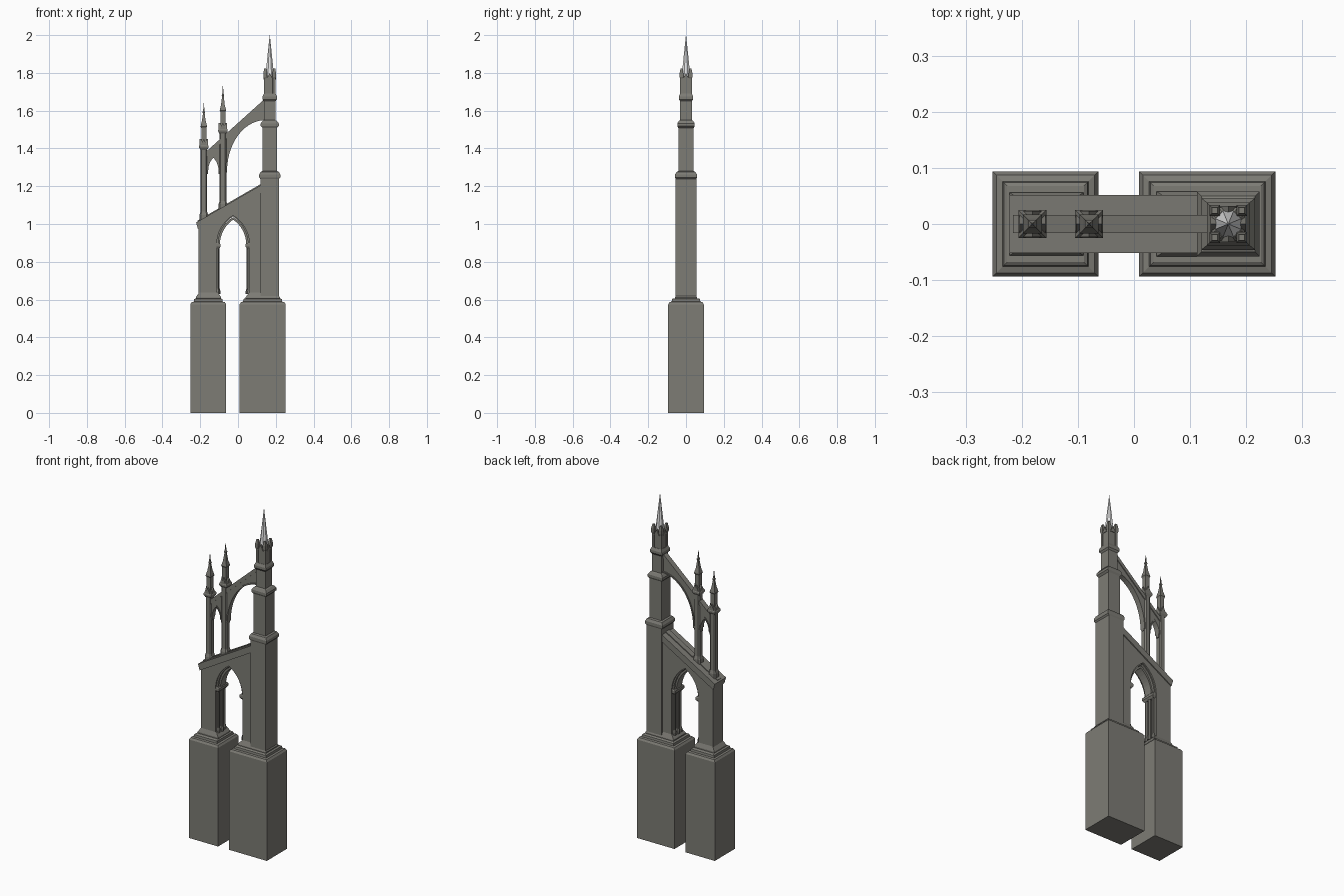
import bpy, bmesh, math
from mathutils import Vector

if "Cube" in bpy.data.objects:
    bpy.data.objects.remove(bpy.data.objects["Cube"])


def material(name, col):
    m = bpy.data.materials.new(name)
    m.diffuse_color = (*col, 1)
    m.use_nodes = True
    m.node_tree.nodes["Principled BSDF"].inputs["Base Color"].default_value = m.diffuse_color
    return m


STONE = material("grey stone", (0.205, 0.2, 0.178))
WHITE = material("white spire", (0.95, 0.95, 0.95))


def finish(name, bm, mat=STONE):
    bmesh.ops.recalc_face_normals(bm, faces=bm.faces)
    me = bpy.data.meshes.new(name)
    bm.to_mesh(me)
    bm.free()
    me.materials.append(mat)
    ob = bpy.data.objects.new(name, me)
    bpy.context.collection.objects.link(ob)
    return ob


def loft(name, cx, rows, cy=0, chamfer=0.0, mat=STONE):
    """Stack of rectangles (half x, half y, z), corners cut by a chamfer fraction."""
    bm = bmesh.new()
    rings = []
    for hx, hy, z in rows:
        if chamfer:
            k = 1 - chamfer
            pts = [(1, -k), (1, k), (k, 1), (-k, 1), (-1, k), (-1, -k), (-k, -1), (k, -1)]
        else:
            pts = [(1, -1), (1, 1), (-1, 1), (-1, -1)]
        rings.append([bm.verts.new((cx + hx * a, cy + hy * b, z)) for a, b in pts])
    n = len(rings[0])
    for lo, hi in zip(rings, rings[1:]):
        for i in range(n):
            j = (i + 1) % n
            bm.faces.new((lo[i], lo[j], hi[j], hi[i]))
    bm.faces.new(rings[0])
    bm.faces.new(rings[-1])
    return finish(name, bm, mat)


def slab(name, pts, half, cx=0, along_x=False):
    """Extrude an outline (u, z) through +-half."""
    bm = bmesh.new()
    if along_x:
        a = [bm.verts.new((cx - half, u, z)) for u, z in pts]
        d = Vector((2 * half, 0, 0))
    else:
        a = [bm.verts.new((cx + u, -half, z)) for u, z in pts]
        d = Vector((0, 2 * half, 0))
    f = bm.faces.new(a)
    r = bmesh.ops.extrude_face_region(bm, geom=[f])
    bmesh.ops.translate(bm, vec=d, verts=[g for g in r["geom"] if isinstance(g, bmesh.types.BMVert)])
    return finish(name, bm)


def pointed(cx, a, z0, h, n=8):
    """Pointed arch curve, left springing to right springing."""
    R = (a * a + h * h) / (2 * a)
    end = math.asin(h / R)
    left = [(cx - a + R - R * math.cos(end * i / n), z0 + R * math.sin(end * i / n))
            for i in range(n + 1)]
    return left + [(2 * cx - x, z) for x, z in left[-2::-1]]


# Plinths with stepped tops
for name, x0, x1 in (("left_plinth", -0.252, -0.063), ("right_plinth", 0.009, 0.252)):
    h = (x1 - x0) / 2
    steps = [(0, 0), (0, 0.575), (0.007, 0.586), (0.018, 0.589), (0.02, 0.602), (0.026, 0.606)]
    loft(name, (x0 + x1) / 2, [(h - i, 0.094 - i, z) for i, z in steps])

# Flared pier bases
loft("left_pier_base", -0.156, [(0.066, 0.056, 0.6), (0.066, 0.056, 0.614), (0.05, 0.046, 0.637)])
loft("right_pier_base", 0.131, [(0.091, 0.058, 0.6), (0.091, 0.058, 0.612), (0.072, 0.046, 0.637)])

# Lower wall with pointed opening
AX = -0.026
SPRING = 0.89
wall = [(-0.208, 0.6), (AX - 0.087, 0.6)] + pointed(AX, 0.087, SPRING, 0.155)
wall += [(AX + 0.087, 0.6), (0.125, 0.6), (0.125, 1.185), (-0.208, 0.992)]
slab("lower_wall", wall, 0.046)

# Inner arch mouldings, stepping back
for name, a, b, y in (("outer_arch_moulding", 0.09, 0.079, 0.038), ("inner_arch_moulding", 0.082, 0.07, 0.025)):
    slab(name, pointed(AX, a, SPRING, a * 1.78) + pointed(AX, b, SPRING, b * 1.9)[::-1], y)

# Columns and capitals at the opening
for side, s in (("left", -1), ("right", 1)):
    for tag, y in (("front", -0.026), ("middle", 0), ("back", 0.026)):
        x = AX + s * (0.079 if y == 0 else 0.083)
        loft(f"{side}_{tag}_column", x, [(0.012, 0.012, 0.63), (0.012, 0.012, 0.645),
             (0.008, 0.008, 0.66), (0.008, 0.008, 0.87)], cy=y, chamfer=0.55)
    loft(f"{side}_capital", AX + s * 0.084, [(0.009, 0.036, 0.868), (0.018, 0.044, 0.88),
         (0.018, 0.044, 0.893), (0.012, 0.04, 0.9)])

# Sloping coping over the lower wall
slab("lower_coping", [(-0.212, 0.972), (0.125, 1.167), (0.125, 1.208), (-0.222, 1.008)], 0.052)
slab("coping_ridge", [(-0.21, 1.005), (0.125, 1.198), (0.125, 1.214), (-0.216, 1.017)], 0.016)

# Main tower, three stages with string courses
TX = 0.168
loft("tower", TX, [
    (0.049, 0.055, 0.6), (0.049, 0.055, 1.238), (0.056, 0.058, 1.246), (0.056, 0.058, 1.262),
    (0.048, 0.05, 1.276), (0.038, 0.041, 1.28), (0.038, 0.041, 1.508), (0.048, 0.046, 1.518),
    (0.048, 0.046, 1.532), (0.038, 0.038, 1.546), (0.03, 0.031, 1.55), (0.03, 0.031, 1.65),
    (0.038, 0.038, 1.66), (0.038, 0.038, 1.675), (0.031, 0.031, 1.69)])
loft("tower_lantern", TX, [(0.029, 0.029, 1.685), (0.029, 0.029, 1.775), (0.022, 0.022, 1.785)],
     chamfer=0.45)

# Corner turrets round the lantern
for sx in (-1, 1):
    for sy in (-1, 1):
        loft("lantern_turret", TX + sx * 0.024, [(0.007, 0.007, 1.685), (0.007, 0.007, 1.77),
             (0.0095, 0.0095, 1.778), (0.0095, 0.0095, 1.8), (0.005, 0.005, 1.823)], cy=sy * 0.024)
# Small gables between turrets
gable = [(-0.016, 1.765), (0.016, 1.765), (0, 1.8)]
slab("lantern_gable_y", gable, 0.032, TX)
slab("lantern_gable_x", gable, 0.032, TX, True)

# White spire
loft("spire", TX, [(0.024, 0.024, 1.775), (0.0005, 0.0005, 2.0)], chamfer=0.586, mat=WHITE)


# Two slender pinnacles standing on the coping
def pinnacle(name, x, z0, z1, top):
    """Base at z0, gabled cap at z1, tip at top."""
    loft(name + "_shaft", x, [(0.023, 0.023, z0 - 0.03), (0.023, 0.023, z0 + 0.015),
         (0.018, 0.018, z0 + 0.032), (0.018, 0.018, z1 + 0.01)], chamfer=0.35)
    loft(name + "_cap", x, [(0.018, 0.018, z1 - 0.012), (0.025, 0.025, z1),
         (0.025, 0.025, z1 + 0.008), (0.014, 0.014, z1 + 0.03)])
    roof = [(-0.02, z1 + 0.004), (0.02, z1 + 0.004), (0, z1 + 0.046)]
    slab(name + "_gable_y", roof, 0.023, x)
    slab(name + "_gable_x", roof, 0.023, x, True)
    zs = z1 + 0.115
    loft(name + "_spire", x, [(0.013, 0.013, z1), (0.013, 0.013, zs - 0.012), (0.017, 0.017, zs - 0.004),
         (0.015, 0.015, zs + 0.006), (0.01, 0.01, zs + 0.025), (0.0045, 0.0045, top - 0.055),
         (0.007, 0.007, top - 0.048), (0.0035, 0.0035, top - 0.04), (0.0008, 0.0008, top)])


P1, P2 = -0.181, -0.08
pinnacle("left_pinnacle", P1, 1.033, 1.405, 1.64)
pinnacle("right_pinnacle", P2, 1.09, 1.49, 1.73)


# Upper flyer: raking strut with a small pointed arch and a large quarter arch
def rake(x):
    return 1.385 + 0.9 * (x + 0.16)


def quarter(x0, x1, z0, h, n=14):
    return [(x1 - (x1 - x0) * math.cos(t), z0 + h * math.sin(t))
            for t in (math.pi / 2 * i / n for i in range(n + 1))]


big = quarter(-0.058, 0.145, 1.28, 0.27)
slab("large_flyer", [(-0.072, 1.27), (-0.06, 1.27)] + big + [(0.145, rake(0.145)), (-0.072, rake(-0.072))], 0.011)
ring = quarter(-0.065, 0.145, 1.28, 0.277)
slab("large_flyer_moulding", big + ring[::-1], 0.016)

mx = (P1 + P2) / 2
arch = pointed(mx, 0.027, 1.285, 0.066)
slab("small_flyer", [(P1, 1.265), (mx - 0.028, 1.265)] + arch +
     [(mx + 0.028, 1.265), (P2, 1.265), (P2, rake(P2)), (P1, rake(P1))], 0.011)
slab("small_flyer_moulding", pointed(mx, 0.034, 1.28, 0.08) + arch[::-1], 0.016)
slab("flyer_coping", [(P1, rake(P1) - 0.02), (0.145, rake(0.145) - 0.02),
     (0.145, rake(0.145) + 0.006), (P1, rake(P1) + 0.006)], 0.016)
